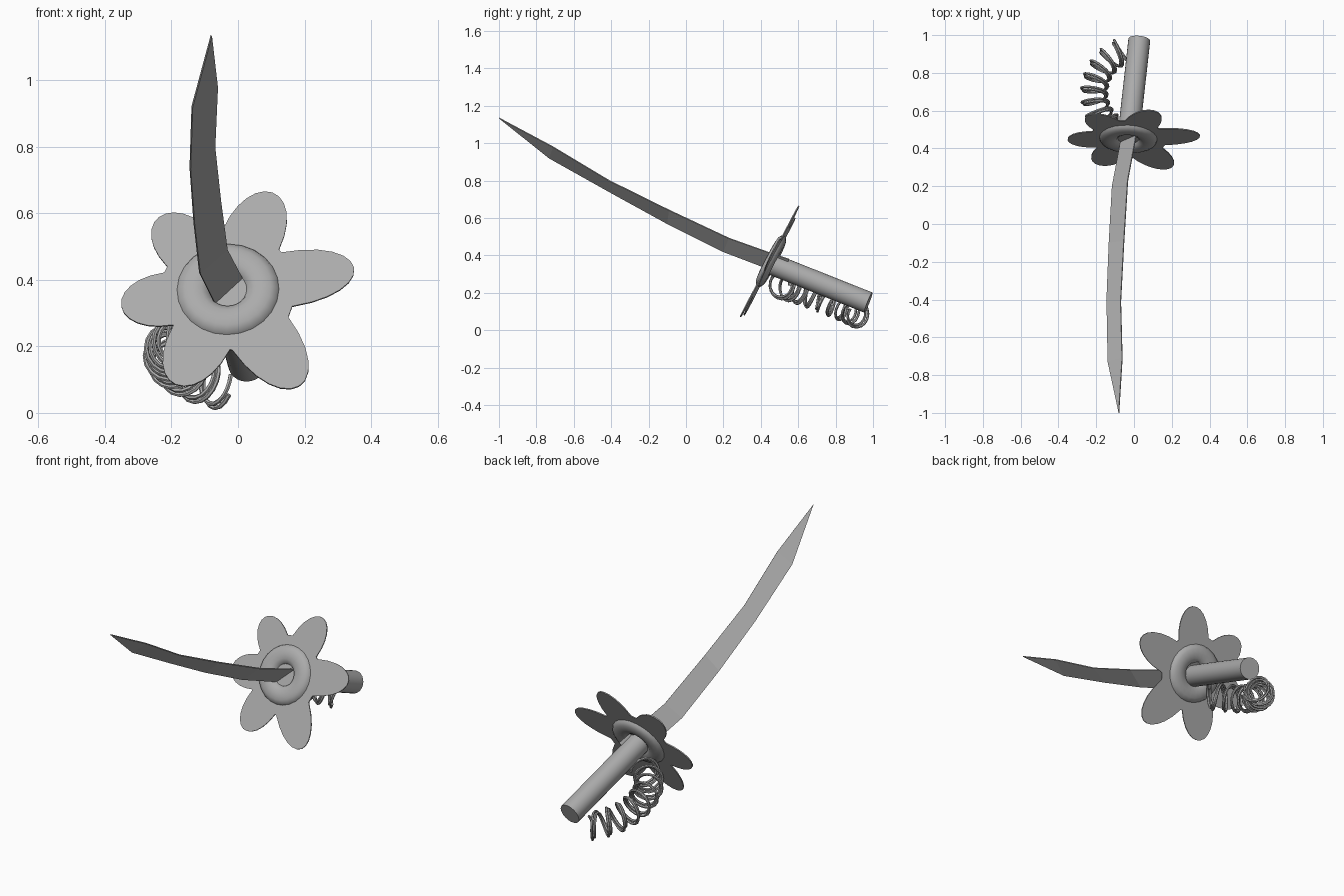
import bpy, bmesh, math
from mathutils import Matrix, Vector
from mathutils.geometry import interpolate_bezier

cube = bpy.data.objects.get("Cube")
if cube:
    bpy.data.objects.remove(cube, do_unlink=True)

grey = bpy.data.materials.new("steel_grey")
grey.use_nodes = True
grey.diffuse_color = (0.41, 0.41, 0.41, 1)
grey.node_tree.nodes["Principled BSDF"].inputs["Base Color"].default_value = grey.diffuse_color


def add_object(name, data, smooth=False):
    obj = bpy.data.objects.new(name, data)
    bpy.context.collection.objects.link(obj)
    data.materials.append(grey)
    if smooth:
        bpy.ops.object.select_all(action="DESELECT")
        obj.select_set(True)
        bpy.context.view_layer.objects.active = obj
        bpy.ops.object.shade_smooth_by_angle(angle=math.radians(40))
    return obj


def add_mesh(name, bm, smooth=False, thickness=0):
    bmesh.ops.recalc_face_normals(bm, faces=bm.faces)
    mesh = bpy.data.meshes.new(name)
    bm.to_mesh(mesh)
    bm.free()
    obj = add_object(name, mesh, smooth)
    if thickness:
        mod = obj.modifiers.new("thickness", "SOLIDIFY")
        mod.thickness = thickness
        mod.offset = 0
    return obj


# Frame of the guard: local z points along the blade
front = Vector((-0.048, -1, 0.52)).normalized()
side = Vector((1, -0.048, 0)).normalized()
guard = Matrix((side, front.cross(side), front)).transposed().to_4x4()
guard.translation = (-0.03, 0.455, 0.37)

# Blade: ribbon between cutting edge and spine
edge = [(-0.05, 0.53, 0.295), (-0.07, 0.436, 0.33), (-0.115, 0.2, 0.42),
        (-0.132, -0.1, 0.57), (-0.144, -0.4, 0.735), (-0.138, -0.73, 0.92)]
spine = [(0.025, 0.55, 0.38), (0.01, 0.46, 0.41), (-0.033, 0.23, 0.492),
         (-0.053, -0.09, 0.642), (-0.07, -0.41, 0.80), (-0.062, -0.71, 0.98)]
bm = bmesh.new()
lower = [bm.verts.new(p) for p in edge]
upper = [bm.verts.new(p) for p in spine]
for i in range(len(edge) - 1):
    bm.faces.new((lower[i], upper[i], upper[i + 1], lower[i + 1]))
bm.faces.new((lower[-1], upper[-1], bm.verts.new((-0.08, -1, 1.135))))
add_mesh("blade", bm, thickness=0.006)

# Petal plate: one outline of six rounded petals (angle, length, half width)
petals = [(11, 0.385, 0.093), (69, 0.352, 0.092), (131, 0.325, 0.088),
          (190, 0.325, 0.09), (245, 0.355, 0.095), (304, 0.395, 0.1)]
bm = bmesh.new()
outline = []
for angle, length, width in petals:
    turn = Matrix.Rotation(math.radians(angle), 4, "Z")
    for step in range(-6, 7):
        t = math.radians(step * 15)
        along = 0.18 + (length - 0.18) * math.cos(t) ** 0.9
        across = width * math.sin(t)
        outline.append(bm.verts.new(guard @ turn @ Vector((along, across, 0))))
bm.faces.new(outline)
add_mesh("petal_plate", bm, thickness=0.006)

# Guard ring: flattened torus
bm = bmesh.new()
ring = [bm.verts.new((0.105 + 0.05 * math.cos(a), 0, 0.027 * math.sin(a)))
        for a in (math.tau * k / 12 for k in range(12))]
loop = [bm.edges.new((ring[k], ring[k - 1])) for k in range(12)]
bmesh.ops.spin(bm, geom=ring + loop, axis=(0, 0, 1), cent=(0, 0, 0),
               angle=math.tau, steps=24, use_duplicate=False)
bmesh.ops.remove_doubles(bm, verts=bm.verts, dist=0.0005)
bm.transform(guard)
add_mesh("guard_ring", bm, smooth=True)

# Handle: cylinder from guard to pommel
start, end = Vector((-0.03, 0.455, 0.355)), Vector((0.028, 0.975, 0.148))
axis = end - start
place = axis.to_track_quat("Z", "Y").to_matrix().to_4x4()
place.translation = (start + end) / 2
bm = bmesh.new()
bmesh.ops.create_cone(bm, cap_ends=True, segments=24, radius1=0.058, radius2=0.058,
                      depth=axis.length, matrix=place)
add_mesh("handle", bm, smooth=True)

# Knuckle guard: two wire strands coiled around a bowed path
TURNS, PER_TURN = 9, 16
count = TURNS * PER_TURN
path = interpolate_bezier((-0.08, 0.49, 0.24), (-0.27, 0.58, 0.23),
                          (-0.25, 0.85, 0.12), (-0.04, 0.925, 0.08), count + 1)
for name, radius, phase in (("coil_wire_outer", 0.07, 0), ("coil_wire_inner", 0.06, 1.0)):
    curve = bpy.data.curves.new(name, "CURVE")
    curve.dimensions = "3D"
    curve.bevel_depth = 0.007
    curve.bevel_resolution = 1
    curve.use_fill_caps = True
    spline = curve.splines.new("POLY")
    spline.points.add(count - 1)
    for i in range(count):
        tangent = (path[i + 1] - path[i]).normalized()
        out = tangent.cross(Vector((0, 0, 1))).normalized()
        up = out.cross(tangent)
        a = math.tau * i / PER_TURN + phase
        p = path[i] + radius * (math.cos(a) * out + math.sin(a) * up)
        spline.points[i].co = (*p, 1)
    temp = bpy.data.objects.new("temp", curve)
    bpy.context.collection.objects.link(temp)
    mesh = bpy.data.meshes.new_from_object(
        temp.evaluated_get(bpy.context.evaluated_depsgraph_get()))
    bpy.data.objects.remove(temp, do_unlink=True)
    mesh.materials.clear()
    add_object(name, mesh, smooth=True)
